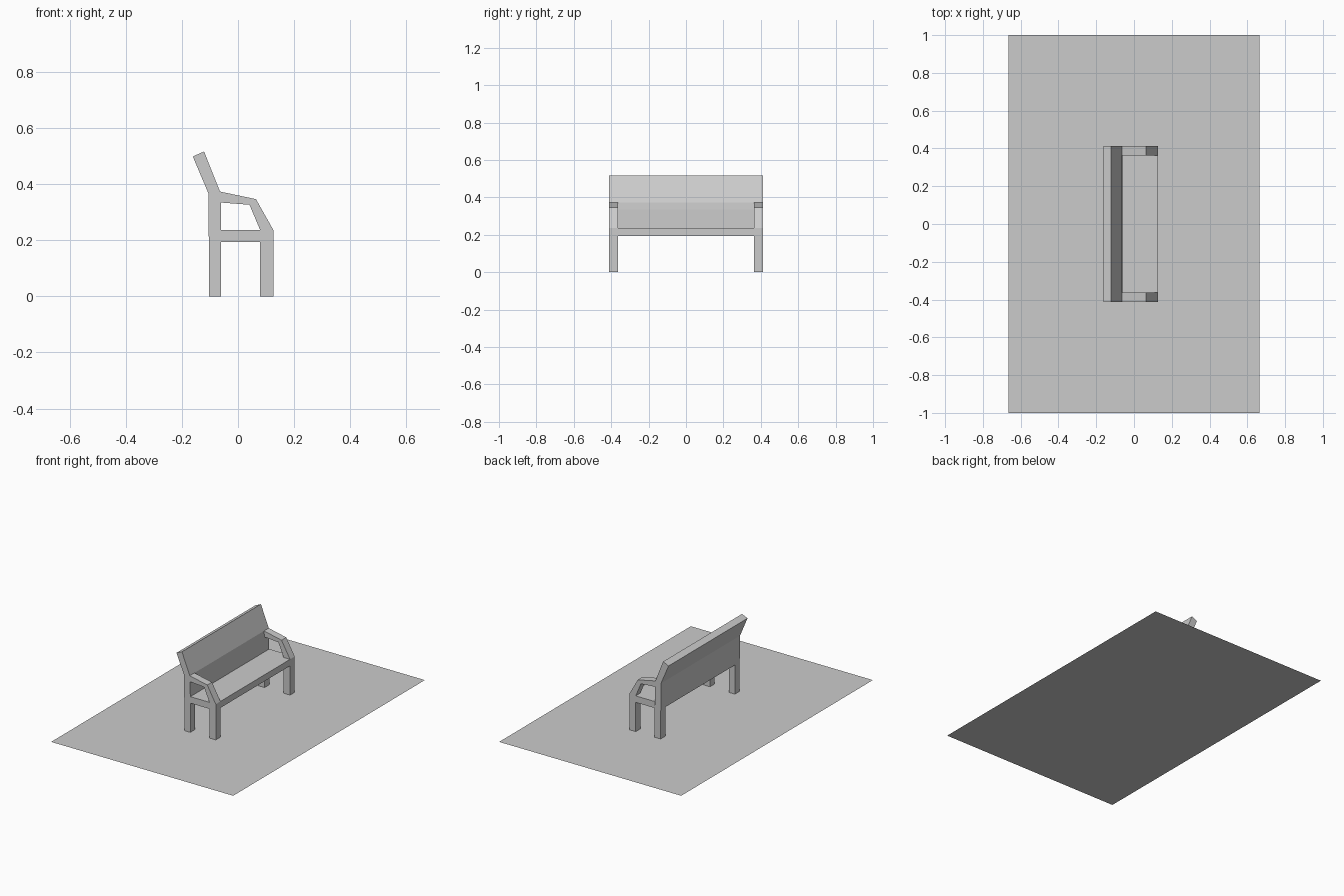
import bpy, bmesh

if "Cube" in bpy.data.objects:
    bpy.data.objects.remove(bpy.data.objects["Cube"])

HALF = 0.412   # half length of the bench
INNER = 0.363  # inner side of legs and arms


def extrude(name, outline, y0, y1, joined=()):
    """Extrude an x/z outline along y; edges listed in joined stay open."""
    bm = bmesh.new()
    a = [bm.verts.new((x, y0, z)) for x, z in outline]
    b = [bm.verts.new((x, y1, z)) for x, z in outline]
    bm.faces.new(a)
    bm.faces.new(b[::-1])
    n = len(outline)
    for i in range(n):
        if i not in joined:
            j = (i + 1) % n
            bm.faces.new((a[j], a[i], b[i], b[j]))
    bmesh.ops.recalc_face_normals(bm, faces=bm.faces)
    mesh = bpy.data.meshes.new(name)
    bm.to_mesh(mesh)
    bm.free()
    obj = bpy.data.objects.new(name, mesh)
    bpy.context.collection.objects.link(obj)
    return obj


# Full-length backrest, kinked above the arms
extrude("backrest", [(-0.104, 0.193), (-0.06, 0.193), (-0.061, 0.334),
                     (-0.064, 0.373), (-0.121, 0.516), (-0.161, 0.498),
                     (-0.106, 0.368)], -HALF, HALF)

# Seat slab, open where it meets the backrest
extrude("seat", [(-0.06, 0.193), (0.126, 0.193), (0.126, 0.236),
                 (-0.06, 0.236)], -HALF, HALF, joined=(3,))

# Legs and arms at both ends
back_leg = [(-0.103, 0), (-0.06, 0), (-0.06, 0.193), (-0.104, 0.193)]
front_leg = [(0.079, 0), (0.126, 0), (0.126, 0.193), (0.079, 0.193)]
arm = [(-0.064, 0.373), (0.064, 0.346), (0.126, 0.236), (0.079, 0.236),
       (0.041, 0.326), (-0.061, 0.334)]
for side, y0, y1 in (("right", -HALF, -INNER), ("left", INNER, HALF)):
    extrude("back_leg_" + side, back_leg, y0, y1, joined=(2,))
    extrude("front_leg_" + side, front_leg, y0, y1, joined=(2,))
    extrude("arm_" + side, arm, y0, y1, joined=(2, 5))

# Flat base sheet under the bench
bpy.ops.mesh.primitive_plane_add(size=2)
base = bpy.context.object
base.name = "base_sheet"
base.scale = (0.665, 1, 1)
